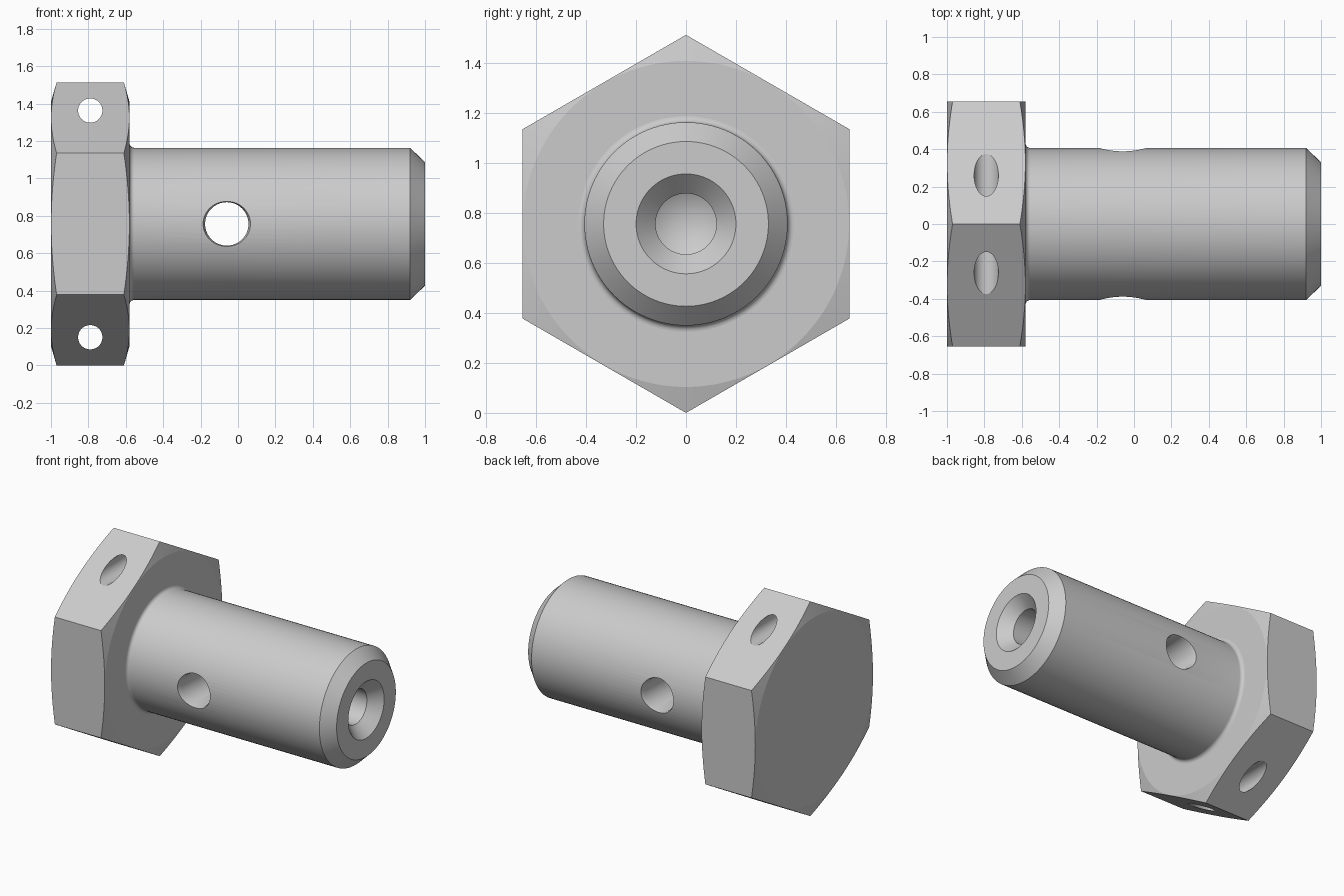
import bpy, bmesh
from math import pi, sin, cos, radians
from mathutils import Matrix, Vector

cube = bpy.data.objects.get("Cube")
if cube:
    bpy.data.objects.remove(cube, do_unlink=True)

CENTRE = 0.757      # height of the bolt axis
HEX_R = 0.757       # head corner radius
FLAT_R = 0.655      # head flat radius
SHANK_R = 0.407
HEAD_END = -0.58

steel = bpy.data.materials.new("grey steel")
steel.use_nodes = True
colour = (0.6, 0.6, 0.6, 1)
steel.diffuse_color = colour
steel.node_tree.nodes["Principled BSDF"].inputs["Base Color"].default_value = colour


def make_object(name, bm):
    bmesh.ops.recalc_face_normals(bm, faces=bm.faces)
    mesh = bpy.data.meshes.new(name)
    bm.to_mesh(mesh)
    bm.free()
    mesh.materials.append(steel)
    obj = bpy.data.objects.new(name, mesh)
    bpy.context.collection.objects.link(obj)
    return obj


def lathe(name, profile, axis="X", segments=96, offset=(0, 0, CENTRE)):
    """Revolve (along, radius) points, starting and ending on the axis."""
    bm = bmesh.new()
    verts = [bm.verts.new((a, 0, r)) for a, r in profile]
    edges = [bm.edges.new(pair) for pair in zip(verts, verts[1:])]
    bmesh.ops.spin(bm, geom=verts + edges, cent=(0, 0, 0), axis=(1, 0, 0),
                   angle=2 * pi, steps=segments, use_duplicate=False)
    bmesh.ops.remove_doubles(bm, verts=bm.verts, dist=1e-5)
    if axis == "Y":
        bm.transform(Matrix.Rotation(pi / 2, 4, "Z"))
    bm.transform(Matrix.Translation(Vector(offset)))
    return make_object(name, bm)


def carve(obj, cutter, operation="DIFFERENCE"):
    mod = obj.modifiers.new("carve", "BOOLEAN")
    mod.object = cutter
    mod.operation = operation
    mod.solver = "EXACT"
    bpy.context.view_layer.objects.active = obj
    bpy.ops.object.modifier_apply(modifier=mod.name)
    bpy.data.objects.remove(cutter, do_unlink=True)


def smooth(obj, angle):
    bpy.ops.object.select_all(action="DESELECT")
    obj.select_set(True)
    bpy.context.view_layer.objects.active = obj
    bpy.ops.object.shade_smooth_by_angle(angle=radians(angle))


# Hexagonal head, corners at top and bottom
bm = bmesh.new()
ring = [bm.verts.new((-1, HEX_R * sin(i * pi / 3), CENTRE + HEX_R * cos(i * pi / 3)))
        for i in range(6)]
base = bm.faces.new(ring)
out = bmesh.ops.extrude_face_region(bm, geom=[base])
bmesh.ops.translate(bm, vec=(HEAD_END + 1, 0, 0),
                    verts=[v for v in out["geom"] if isinstance(v, bmesh.types.BMVert)])
head = make_object("hex_head", bm)

# Conical chamfer on both ends of the head
slope = 0.29
rim = FLAT_R - 0.002
reach = 0.14
carve(head, lathe("chamfer_cutter", [
    (-1.0, 0), (-1.0, rim), (-1 + reach * slope, rim + reach),
    (HEAD_END - reach * slope, rim + reach), (HEAD_END, rim), (HEAD_END, 0)],
    segments=144), "INTERSECT")

# Locking wire holes through the top and bottom corners
for side in (1, -1):
    carve(head, lathe("wire_hole_cutter", [(-0.9, 0), (-0.9, 0.065), (0.9, 0.065), (0.9, 0)],
                      axis="Y", segments=48, offset=(-0.79, 0, CENTRE + side * 0.606)))
smooth(head, 12)

# Shank with root fillet, end chamfer, countersink and drilled bore
FILLET = 0.025
steps = 6
fillet = [(HEAD_END + FILLET * (1 - cos(t)), SHANK_R + FILLET * (1 - sin(t)))
          for t in (i * pi / 2 / steps for i in range(steps + 1))]
shank = lathe("shank", [(HEAD_END, 0)] + fillet + [
    (0.92, SHANK_R), (1.0, 0.33), (1.0, 0.2), (0.92, 0.122), (-0.2, 0.122), (-0.27, 0)])

# Cross hole with slightly eased edges
carve(shank, lathe("cross_hole_cutter", [
    (-0.5, 0), (-0.5, 0.128), (-0.41, 0.128), (-0.375, 0.116),
    (0.375, 0.116), (0.41, 0.128), (0.5, 0.128), (0.5, 0)],
    axis="Y", segments=64, offset=(-0.06, 0, CENTRE)))
smooth(shank, 25)
